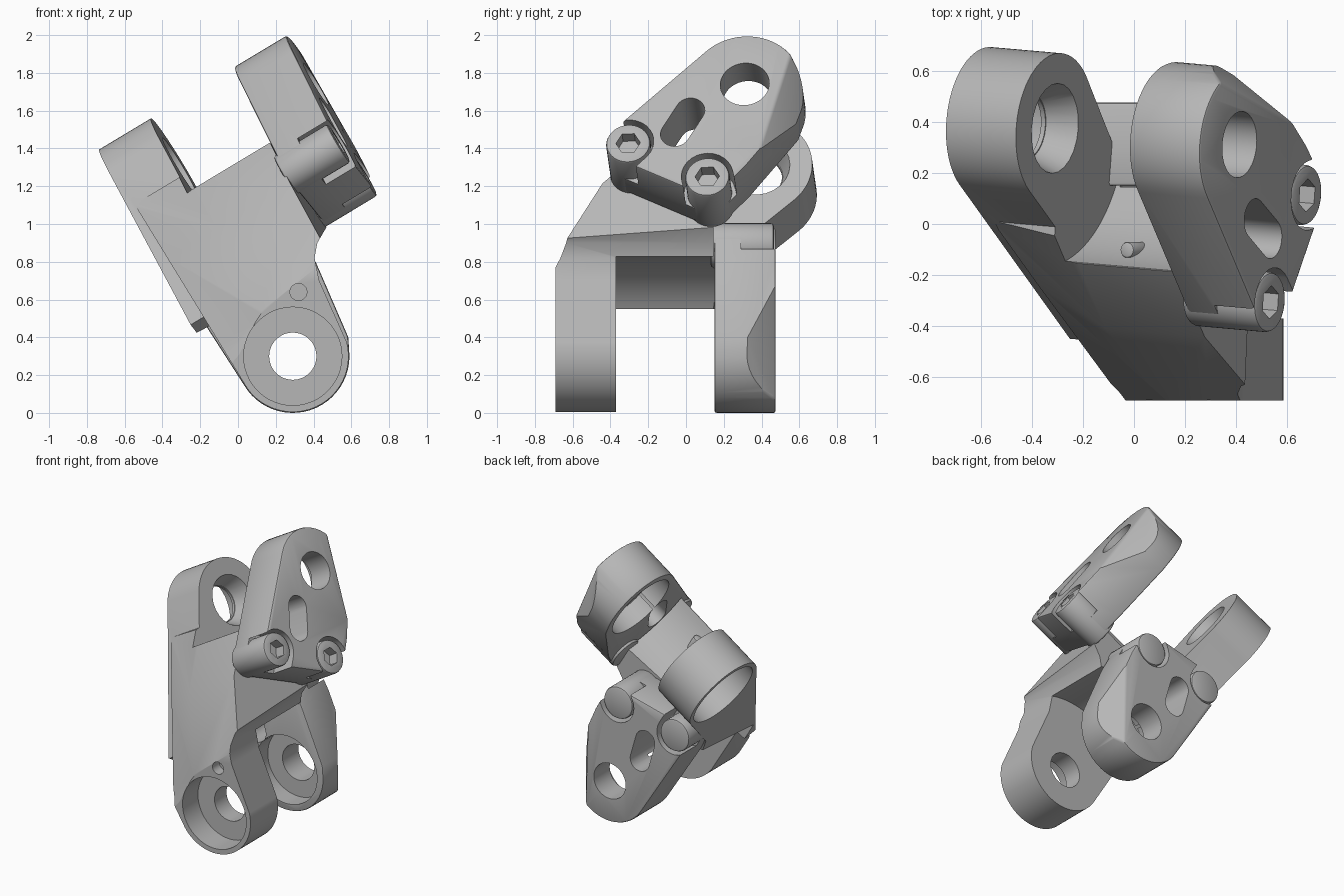
import bpy, bmesh, math
from mathutils import Matrix, Vector

if "Cube" in bpy.data.objects:
    bpy.data.objects.remove(bpy.data.objects["Cube"])

grey = bpy.data.materials.new("machined_grey")
grey.use_nodes = True
COLOR = (0.47, 0.47, 0.47, 1)
grey.diffuse_color = COLOR
grey.node_tree.nodes["Principled BSDF"].inputs["Base Color"].default_value = COLOR


# Each fork has a local frame: p across, t along the pivot axis, s away from the pivot
def frame(origin, t, s):
    t, s = Vector(t).normalized(), Vector(s).normalized()
    p = t.cross(s).normalized()
    s = p.cross(t)
    m = Matrix((p, t, s)).transposed().to_4x4()
    m.translation = origin
    return m


LOWER = frame((0.29, -0.11, 0.30), (0, 1, 0), (0, 0, 1))
UPPER = frame((-0.087, 0.355, 1.44), (0.855, -0.075, 0.514), (0.515, 0, -0.857))
LOWER_PLATE = LOWER @ Matrix.Rotation(math.radians(14), 4, 'Y')


def finish(bm, name, m):
    bmesh.ops.recalc_face_normals(bm, faces=bm.faces)
    me = bpy.data.meshes.new(name)
    bm.to_mesh(me)
    bm.free()
    me.transform(m)
    me.materials.append(grey)
    ob = bpy.data.objects.new(name, me)
    bpy.context.collection.objects.link(ob)
    return ob


def soften(bm, width):
    if width:
        bmesh.ops.recalc_face_normals(bm, faces=bm.faces)
        edges = [e for e in bm.edges if e.calc_face_angle(0) > 0.9]
        bmesh.ops.bevel(bm, geom=edges, offset=width, segments=2, profile=0.5,
                        affect='EDGES')


def loft(name, m, sections, bevel=0):
    """Solid through matching outlines, given as (t, outline)."""
    bm = bmesh.new()
    rings = [[bm.verts.new((p, t, s)) for p, s in pts] for t, pts in sections]
    for a, b in zip(rings, rings[1:]):
        for i in range(len(a)):
            j = (i + 1) % len(a)
            bm.faces.new((a[i], a[j], b[j], b[i]))
    bm.faces.new(rings[0])
    bm.faces.new(rings[-1])
    soften(bm, bevel)
    return finish(bm, name, m)


def prism(name, m, pts, t0, t1, bevel=0):
    return loft(name, m, [(t0, pts), (t1, pts)], bevel)


def arc(r, a0, a1, n, c=(0, 0)):
    angles = [math.radians(a0 + (a1 - a0) * i / n) for i in range(n + 1)]
    return [(c[0] + r * math.cos(a), c[1] + r * math.sin(a)) for a in angles]


def disc(name, m, c, r, t0, t1, n=48, bevel=0):
    return prism(name, m, arc(r, 0, 360, n, c)[:-1], t0, t1, bevel)


def stadium(r, angle, a, b):
    """Rounded slot outline from centre a to centre b."""
    return arc(r, angle - 90, angle + 90, 14, b) + arc(r, angle + 90, angle + 270, 14, a)


def hull(name, m, pts, t0, t1, bevel, cut):
    bm = bmesh.new()
    for p, s in pts:
        for t in (t0, t1):
            bm.verts.new((p, t, s))
    res = bmesh.ops.convex_hull(bm, input=bm.verts)
    junk = {g for g in res["geom_interior"] if isinstance(g, bmesh.types.BMVert)}
    bmesh.ops.delete(bm, geom=list(junk), context='VERTS')
    geom = bm.verts[:] + bm.edges[:] + bm.faces[:]
    bmesh.ops.bisect_plane(bm, geom=geom, plane_co=cut[0], plane_no=cut[1],
                           clear_outer=True)
    bmesh.ops.holes_fill(bm, edges=[e for e in bm.edges if e.is_boundary])
    bmesh.ops.dissolve_limit(bm, angle_limit=0.02, verts=bm.verts, edges=bm.edges)
    soften(bm, bevel)
    return finish(bm, name, m)


def measure(me):
    """Volume of a mesh, and whether it is closed."""
    bm = bmesh.new()
    bm.from_mesh(me)
    closed = len(bm.faces) > 0 and all(e.is_manifold for e in bm.edges)
    volume = bm.calc_volume(signed=True)
    bm.free()
    return volume, closed


def combine(ob, op, *others):
    """Boolean that falls back to another solver when a result is not sound."""
    for other in others:
        before = measure(ob.data)[0]
        for solver in ('MANIFOLD', 'EXACT', 'FLOAT'):
            mod = ob.modifiers.new(op, 'BOOLEAN')
            mod.operation, mod.object, mod.solver = op, other, solver
            deps = bpy.context.evaluated_depsgraph_get()
            me = bpy.data.meshes.new_from_object(ob.evaluated_get(deps))
            ob.modifiers.clear()
            volume, closed = measure(me)
            grows = volume > before - 1e-6
            if closed and volume > 0 and grows == (op == 'UNION'):
                ob.data = me
                break
        bpy.data.objects.remove(other)


# Main link: lower arm and core, trimmed by the slanted faces of the upper fork
BOSS = 0.295
lower_outline = arc(BOSS, 15, -145, 36) + [
    (-1.05, 1.15), (0.05, 1.15), (0.2, 0.72), (0.13, 0.6), (0.115, 0.52), (0.14, 0.4)]
link = prism("main_link", LOWER, lower_outline, -0.58, 0.255)
far_side = [(-1.2, 1.9), (0.8, 1.9), (0.8, 0.05)]
narrow = [(-0.38, 0.05), (-0.61, 0.38), (-1.0, 0.93), (-1.2, 1.23)] + far_side
wide = [(-0.43, 0.05), (-0.78, 0.38), (-1.08, 0.91), (-1.2, 1.15)] + far_side
trim = loft("trim", UPPER, [(-0.573, narrow), (-0.2, wide), (0.255, wide)])
combine(link, 'INTERSECT', trim)

# Upper arm
upper_outline = arc(BOSS, 45, -145, 36) + [
    (-0.85, 0.75), (-0.7, 0.85), (-0.3, 0.85), (-0.2, 0.57)]
combine(link, 'UNION', prism("upper_arm", UPPER, upper_outline, -0.58, -0.24))

# Fork gaps, bearing cups and pivot holes
SWEEP = 0.54
for m, floor in ((LOWER, 0.25), (UPPER, 0.14)):
    a = math.degrees(math.asin(floor / SWEEP))
    gap = [(-0.9, floor), (-0.9, -0.5), (0.6, -0.5), (0.6, floor)]
    gap += arc(SWEEP, a, 180 - a, 40)
    combine(link, 'DIFFERENCE',
            prism("gap", m, gap, -0.26, 0.31),
            disc("cup", m, (0, 0), 0.26, -0.65, -0.4),
            disc("bore", m, (0, 0), 0.125, -0.5, -0.2))
# Small drilled hole above the lower boss, and countersink inside the upper arm
combine(link, 'DIFFERENCE',
        disc("drill", LOWER, (0.03, 0.34), 0.045, -0.65, -0.5, 24),
        loft("countersink", UPPER, [(-0.38, arc(0.13, 0, 345, 23)),
                                    (-0.2, arc(0.2, 0, 345, 23))]))

# Bolted fork plates with two cap screws each
SCREWS = [((-0.62, 0.33), 135), ((-0.2, 0.555), 78)]
SLOT, SLOT_ANGLE = Vector((-0.33, 0.22)), 120
parts = [link]
for side, m in (("lower", LOWER_PLATE), ("upper", UPPER)):
    outline = arc(0.3, 0, 360, 56) + [(0.26, 0.17), (0.0, 0.51)]
    for c, _ in SCREWS:
        outline += arc(0.115, 0, 360, 24, c)
    plate = hull(side + "_plate", m, outline, 0.26, 0.585, 0.012,
                 ((0.18, 0.585, 0.05), (0.78, 0.6, 0.22)))
    # Scallops open toward the rim to clear the screw heads
    for c, angle in SCREWS:
        rim = arc(0.4, angle, angle, 1, c)[0]
        combine(plate, 'DIFFERENCE',
                prism("scallop", m, stadium(0.137, angle, c, rim), 0.4, 0.7))
    d = Vector(arc(0.08, SLOT_ANGLE, SLOT_ANGLE, 1)[0])
    slot = stadium(0.078, SLOT_ANGLE, SLOT - d, SLOT + d)
    combine(plate, 'DIFFERENCE',
            prism("slot", m, slot, 0.2, 0.7),
            disc("cup", m, (0, 0), 0.25, 0.2, 0.4),
            disc("bore", m, (0, 0), 0.13, 0.3, 0.7))
    parts.append(plate)
    for i, (c, _) in enumerate(SCREWS):
        head = disc(f"{side}_screw_{i + 1}", m, c, 0.118, 0.24, 0.575, 36, 0.015)
        if side == "upper":
            combine(head, 'DIFFERENCE', disc("hex", m, c, 0.065, 0.5, 0.7, 6))
        parts.append(head)

# Stop pin standing in the upper throat
pin_frame = UPPER @ Matrix.Translation((-0.46, -0.03, 0.28)) @ Matrix.Rotation(
    math.radians(-90), 4, 'X')
parts.append(disc("stop_pin", pin_frame, (0, 0), 0.032, -0.12, 0.06, 20, 0.01))

# Smooth curved walls, keep machined edges crisp
bpy.ops.object.select_all(action='DESELECT')
for ob in parts:
    ob.select_set(True)
bpy.context.view_layer.objects.active = link
bpy.ops.object.shade_smooth_by_angle(angle=math.radians(30))
